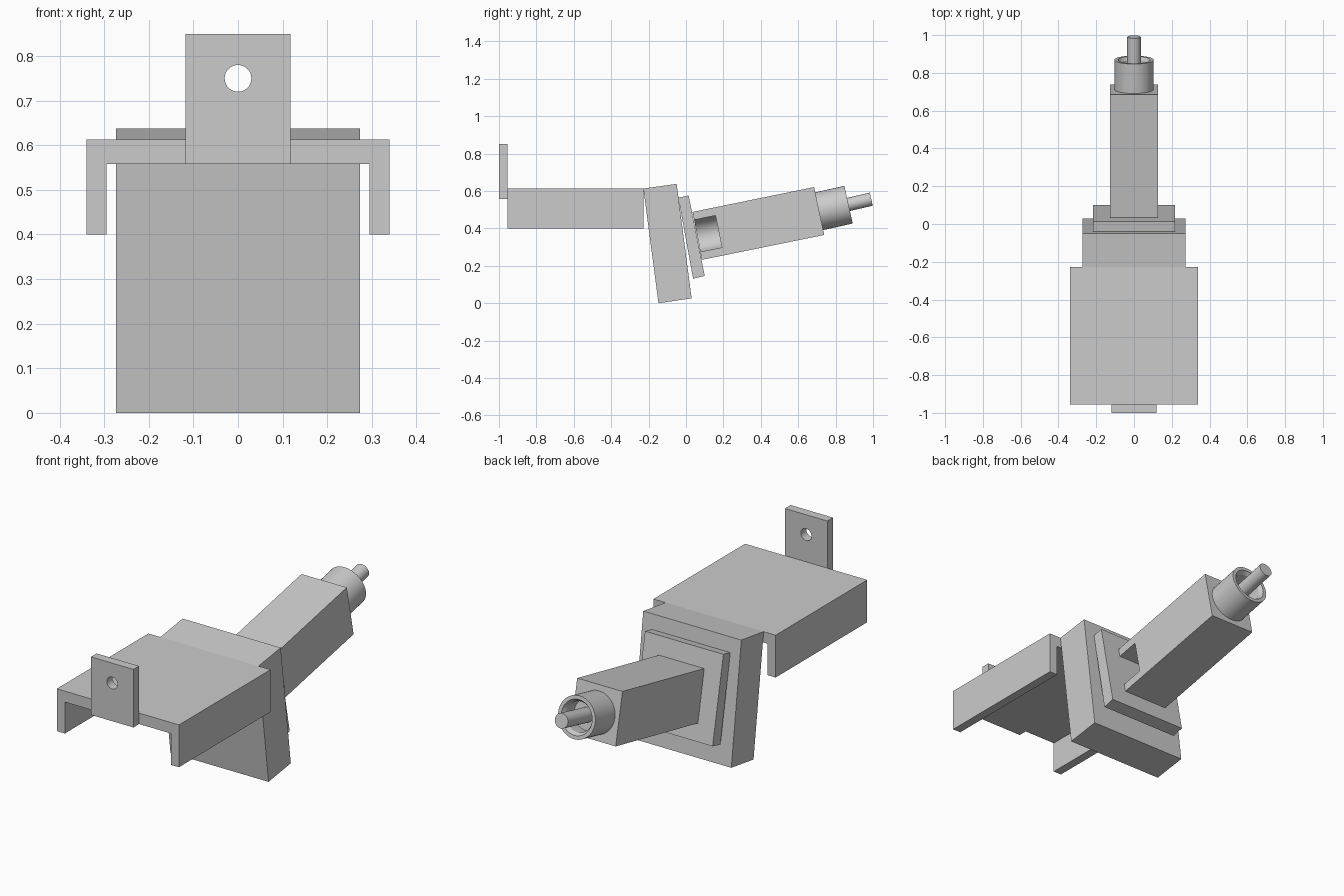
import bpy, bmesh, math
from mathutils import Vector, Matrix

if "Cube" in bpy.data.objects:
    bpy.data.objects.remove(bpy.data.objects["Cube"])


def finish(name, bm):
    bmesh.ops.remove_doubles(bm, verts=bm.verts, dist=1e-5)
    bmesh.ops.recalc_face_normals(bm, faces=bm.faces)
    me = bpy.data.meshes.new(name)
    bm.to_mesh(me)
    bm.free()
    ob = bpy.data.objects.new(name, me)
    bpy.context.collection.objects.link(ob)
    return ob


def prism(name, pts, axis, lo, hi):
    """Extrude a closed 2D profile: (y, z) along x, or (x, z) along y."""
    bm = bmesh.new()
    place = (lambda p: (lo, *p)) if axis == 'X' else (lambda p: (p[0], lo, p[1]))
    face = bm.faces.new([bm.verts.new(place(p)) for p in pts])
    ext = bmesh.ops.extrude_face_region(bm, geom=[face])
    step = Vector((hi - lo, 0, 0) if axis == 'X' else (0, hi - lo, 0))
    bmesh.ops.translate(bm, vec=step, verts=[v for v in ext['geom'] if isinstance(v, bmesh.types.BMVert)])
    return finish(name, bm)


def lathe(name, profile, origin, tilt, sides=48):
    """Revolve (distance, radius) points about a y axis tilted upwards."""
    bm = bmesh.new()
    verts = [bm.verts.new((r, s, 0)) for s, r in profile]
    edges = [bm.edges.new(e) for e in zip(verts, verts[1:])]
    bmesh.ops.spin(bm, geom=verts + edges, cent=(0, 0, 0), axis=(0, 1, 0),
                   angle=math.tau, steps=sides, use_merge=True)
    bmesh.ops.transform(bm, verts=bm.verts,
                        matrix=Matrix.Translation(origin) @ Matrix.Rotation(math.radians(tilt), 4, 'X'))
    ob = finish(name, bm)
    bpy.ops.object.select_all(action='DESELECT')
    ob.select_set(True)
    bpy.context.view_layer.objects.active = ob
    bpy.ops.object.shade_smooth_by_angle(angle=math.radians(30))
    return ob


def cut(ob, cutter):
    mod = ob.modifiers.new("cut", 'BOOLEAN')
    mod.operation, mod.solver, mod.object = 'DIFFERENCE', 'EXACT', cutter
    bpy.context.view_layer.objects.active = ob
    bpy.ops.object.modifier_apply(modifier=mod.name)
    bpy.data.objects.remove(cutter)


# Hanging tab with a round hole
tab = prism("hanging_tab", [(-.118, .558), (.118, .558), (.118, .85), (-.118, .85)], 'Y', -1, -.955)
cut(tab, lathe("hole_cutter", [(-.1, 0), (-.1, .03), (.1, .03), (.1, 0)], (0, -.98, .75), 0, 32))

# Inverted U channel
half = [(.295, .558), (.295, .4), (.34, .4), (.34, .613)]
prism("channel", half + [(-x, z) for x, z in reversed(half)], 'Y', -.955, -.227)

# Leaning block and flange plate
prism("leaning_block", [(-.228, .613), (-.05, .638), (.03, .026), (-.147, 0)], 'X', -.273, .273)
prism("flange_plate", [(-.041, .564), (.014, .576), (.1, .146), (.038, .131)], 'X', -.218, .218)

# Square arm with a bore at its base, opened by a window on the right side
arm = prism("square_arm", [(.035, .488), (.685, .621), (.739, .365), (.085, .232)], 'X', -.126, .126)
base, tilt = Vector((0, .06, .36)), 11.5
cut(arm, lathe("bore_cutter", [(-.1, 0), (-.1, .088), (.118, .088), (.118, 0)], base, tilt))
rot = Matrix.Rotation(math.radians(tilt), 4, 'X')
corners = [base + rot @ Vector((0, s, t)) for s, t in ((-.1, -.087), (.117, -.087), (.117, .087), (-.1, .087))]
cut(arm, prism("window_cutter", [(c.y, c.z) for c in corners], 'X', 0, .3))

# Collar with recessed mouth, and the centre pin
tip = (0, .708, .491)
lathe("collar", [(-.02, 0), (-.02, .103), (.165, .103), (.165, .085), (.145, .073), (.08, .073), (.08, 0)], tip, 12.5)
lathe("centre_pin", [(.07, 0), (.07, .036), (.29, .036), (.29, 0)], tip, 13, 32)
